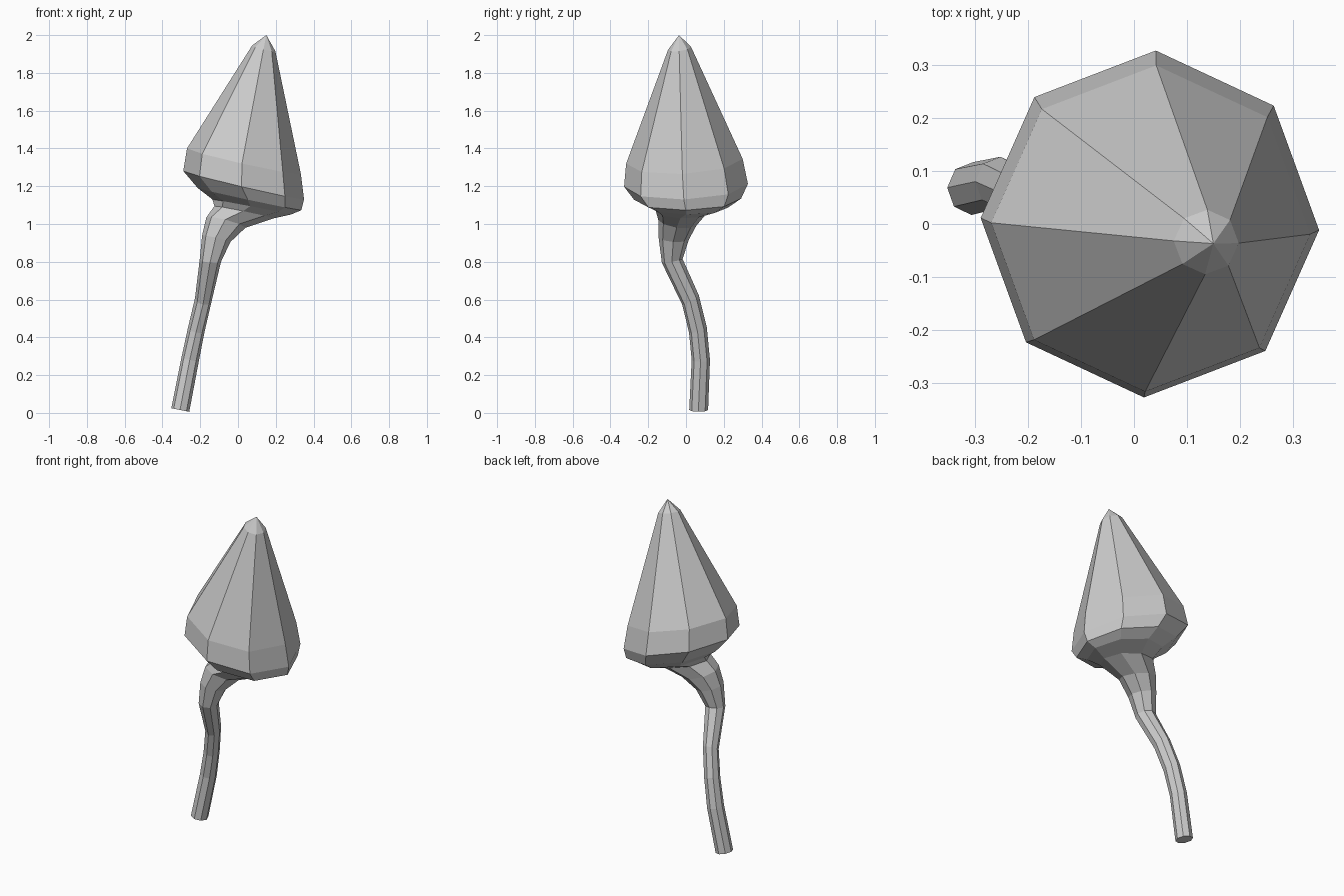
import bpy, bmesh, math

SIDES = 8

# Each ring: left x, left z, right x, right z, front y, back y, half rise towards the back
STEM = [
    (-0.353, 0.025, -0.258, 0.006, 0.017, 0.117, 0.0),
    (-0.300, 0.290, -0.208, 0.270, 0.030, 0.127, 0.0),
    (-0.265, 0.450, -0.177, 0.430, 0.016, 0.110, 0.015),
    (-0.228, 0.605, -0.140, 0.590, -0.020, 0.068, 0.025),
    (-0.203, 0.810, -0.090, 0.800, -0.128, -0.018, 0.010),
    (-0.190, 0.940, -0.040, 0.905, -0.145, 0.015, -0.005),
    (-0.168, 1.035, 0.040, 0.980, -0.147, 0.055, -0.015),
    (-0.125, 1.095, 0.190, 1.030, -0.160, 0.110, -0.005),
]
CAP = [
    (-0.135, 1.130, 0.280, 1.050, -0.205, 0.220, -0.003),
    (-0.213, 1.190, 0.335, 1.073, -0.275, 0.292, 0.005),
    (-0.290, 1.280, 0.350, 1.130, -0.328, 0.328, 0.010),
    (-0.270, 1.400, 0.333, 1.265, -0.317, 0.300, 0.015),
    (0.075, 1.945, 0.198, 1.915, -0.095, 0.027, 0.008),
]
TIP = (0.15, -0.037, 2.0)


def add_ring(bm, row):
    xl, zl, xr, zr, y0, y1, rise = row
    verts = []
    for i in range(SIDES):
        a = math.tau * i / SIDES - math.radians(2)
        c, s = math.cos(a), math.sin(a)
        verts.append(bm.verts.new(((xl + xr) / 2 + c * (xr - xl) / 2,
                                   (y0 + y1) / 2 + s * (y1 - y0) / 2,
                                   (zl + zr) / 2 + c * (zr - zl) / 2 + s * rise)))
    return verts


bm = bmesh.new()
rings = [add_ring(bm, row) for row in STEM + CAP]

# Flat foot of the stem
bm.faces.new(list(reversed(rings[0])))

# Stem flaring into the cap underside, then the cap wall
for lo, hi in zip(rings, rings[1:]):
    for i in range(SIDES):
        j = (i + 1) % SIDES
        bm.faces.new((lo[i], lo[j], hi[j], hi[i]))

# Pointed tip
tip = bm.verts.new(TIP)
for i in range(SIDES):
    bm.faces.new((rings[-1][i], rings[-1][(i + 1) % SIDES], tip))

bmesh.ops.recalc_face_normals(bm, faces=bm.faces)
mesh = bpy.data.meshes.new("mushroom")
bm.to_mesh(mesh)
bm.free()
bpy.context.collection.objects.link(bpy.data.objects.new("mushroom", mesh))
